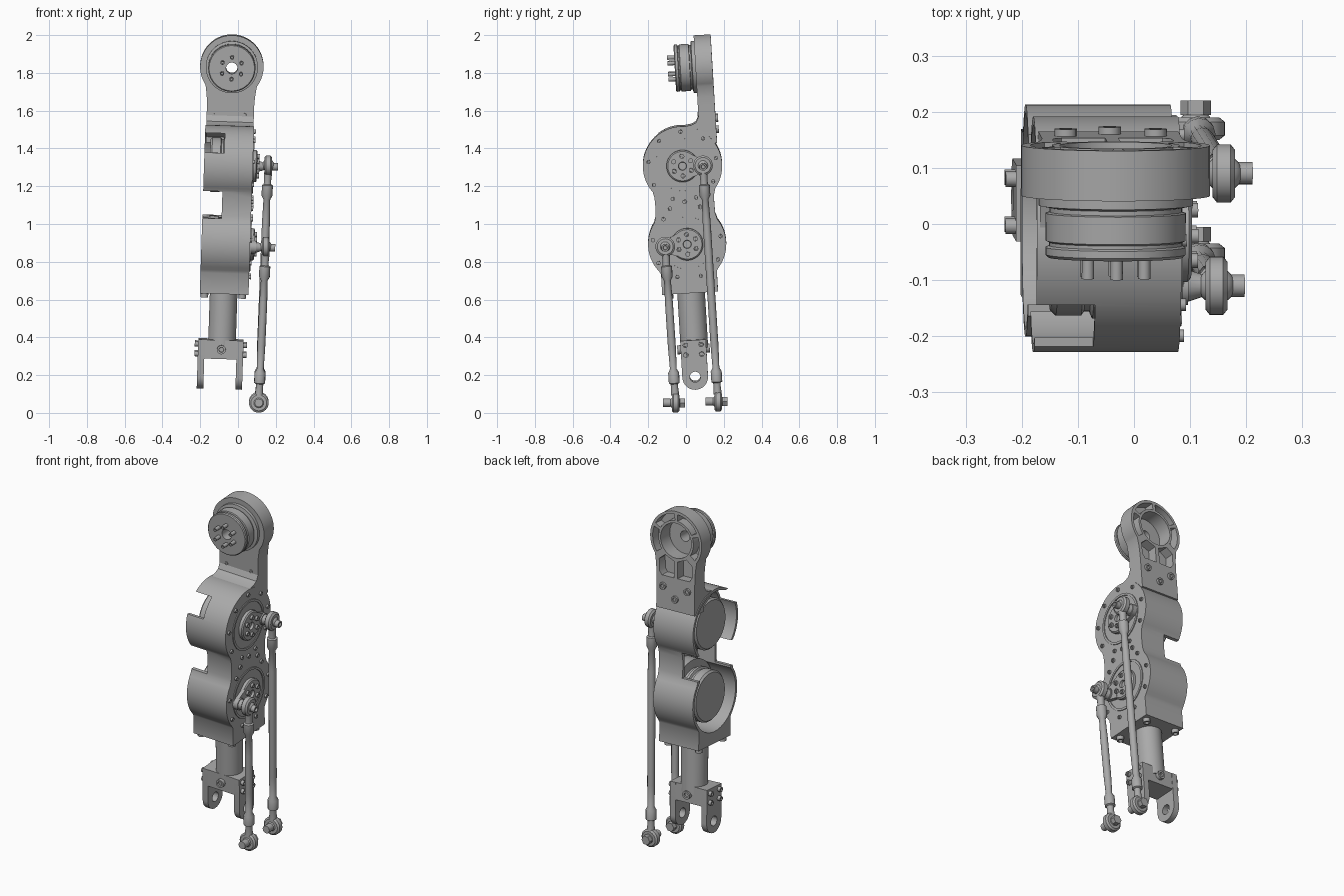
import bpy, bmesh, math
from mathutils import Vector, Matrix

if "Cube" in bpy.data.objects:
    bpy.data.objects.remove(bpy.data.objects["Cube"])

grey = bpy.data.materials.new("grey_metal")
grey.use_nodes = True
TONE = (0.4, 0.4, 0.4, 1)
grey.diffuse_color = TONE
grey.node_tree.nodes["Principled BSDF"].inputs["Base Color"].default_value = TONE

# The whole leg leans slightly; rods are placed upright in world space
ax = Vector((0.033, -0.06, 1)).normalized()
ux = Vector((1, 0, -0.033)).normalized()
uy = ax.cross(ux)
LEAN = Matrix((ux, uy, ax)).transposed().to_4x4()
PIVOT = Matrix.Translation((0, 0, 1))
LEAN = PIVOT @ LEAN @ PIVOT.inverted()
MID = -0.06                      # centre of the leg in x
HIP, UP, LOW = 1.825, 1.31, 0.895  # joint heights
X, Y, Z = (Vector(v) for v in ((1, 0, 0), (0, 1, 0), (0, 0, 1)))


def finish(bm, name, lean=True):
    bmesh.ops.remove_doubles(bm, verts=bm.verts, dist=1e-5)
    bmesh.ops.recalc_face_normals(bm, faces=bm.faces)
    if lean:
        bm.transform(LEAN)
    me = bpy.data.meshes.new(name)
    bm.to_mesh(me)
    bm.free()
    me.materials.append(grey)
    ob = bpy.data.objects.new(name, me)
    bpy.context.collection.objects.link(ob)
    return ob


def prism(name, pts, axis, a, b):
    """Extrude (y,z) points along x or (x,z) points along y."""
    bm = bmesh.new()
    put = (lambda p, t: (t, p[0], p[1])) if axis == 'x' else (lambda p, t: (p[0], t, p[1]))
    lo = [bm.verts.new(put(p, a)) for p in pts]
    hi = [bm.verts.new(put(p, b)) for p in pts]
    bm.faces.new(lo)
    bm.faces.new(hi)
    for i in range(len(pts)):
        j = (i + 1) % len(pts)
        bm.faces.new((lo[i], lo[j], hi[j], hi[i]))
    return finish(bm, name)


def lathe(name, prof, origin, axis, segs=32, closed=False, lean=True):
    """Revolve (radius, height) points about an axis."""
    bm = bmesh.new()
    rot = Vector(axis).to_track_quat('Z', 'Y').to_matrix()
    rings = []
    for r, h in prof:
        rings.append([bm.verts.new(Vector(origin) + rot @ Vector(
            (r * math.cos(math.tau * i / segs), r * math.sin(math.tau * i / segs), h)))
            for i in range(segs)])
    pairs = list(zip(rings, rings[1:])) + ([(rings[-1], rings[0])] if closed else [])
    for p, q in pairs:
        for i in range(segs):
            j = (i + 1) % segs
            bm.faces.new((p[i], p[j], q[j], q[i]))
    return finish(bm, name, lean)


def cyl(name, origin, axis, r, h, segs=32, lean=True):
    return lathe(name, [(0, 0), (r, 0), (r, h), (0, h)], origin, axis, segs, lean=lean)


def bolt(name, origin, axis, r=0.012, h=0.012, lean=True):
    return lathe(name, [(0, 0), (r, 0), (r, h), (r * .55, h), (r * .5, h * .6), (0, h * .6)],
                 origin, axis, 12, lean=lean)


def box(name, x0, x1, y0, y1, z0, z1):
    return prism(name, [(y0, z0), (y1, z0), (y1, z1), (y0, z1)], 'x', x0, x1)


def cut(ob, cutters):
    for c in cutters:
        m = ob.modifiers.new("cut", 'BOOLEAN')
        m.operation, m.solver, m.object = 'DIFFERENCE', 'EXACT', c
        c.hide_render = True
    dg = bpy.context.evaluated_depsgraph_get()
    me = bpy.data.meshes.new_from_object(ob.evaluated_get(dg))
    ob.modifiers.clear()
    ob.data = me
    for c in cutters:
        bpy.data.objects.remove(c)


def arc(cx, cz, r, a0, a1, n):
    return [(cx + r * math.cos(math.radians(a0 + (a1 - a0) * i / n)),
             cz + r * math.sin(math.radians(a0 + (a1 - a0) * i / n))) for i in range(n + 1)]


# Housing: double-lobed shell, open on one side and notched at the waist
half = [(0.148, 0.635), (0.148, 0.745)] + arc(0, LOW, 0.207, -40, 36, 14)
half += [(0.158, 1.05), (0.156, 1.10), (0.158, 1.15)] + arc(0, UP, 0.21, -38, 90, 22)
outline = half + [(-y, z) for y, z in half[-2::-1]]
housing = prism("housing", outline, 'x', -0.19, 0.068)
cut(housing, [
    cyl("c1", (-0.3, 0, UP), X, 0.195, 0.325, 64),
    cyl("c2", (-0.3, 0, LOW), X, 0.192, 0.325, 64),
    box("c3", -0.3, 0.025, -0.142, 0.142, 1.0, 1.2),
    box("c4", -0.3, -0.088, -0.3, 0.3, 1.035, 1.18),
    box("c5", -0.3, -0.085, -0.3, -0.05, 1.385, 1.485)])

# Two joint drives inside, with hub, crank and bolts on the closed side
for label, zc, end in (("upper", UP, (0.109, 1.303)), ("lower", LOW, (-0.117, 0.887))):
    lathe(label + "_drive", [(0, -0.16), (0.135, -0.16), (0.145, -0.15), (0.145, -0.105),
          (0.138, -0.1), (0.138, -0.09), (0.15, -0.085), (0.15, -0.07), (0.14, -0.065),
          (0.14, -0.05), (0.185, -0.045), (0.185, 0.03), (0, 0.03)], (0, 0, zc), X, 48)
    lathe(label + "_bearing_ring", [(0.132, 0), (0.145, 0), (0.145, 0.006), (0.132, 0.006)],
          (0.067, 0, zc), X, 48, True)
    lathe(label + "_hub", [(0, 0), (0.085, 0), (0.085, 0.018), (0.078, 0.024), (0.022, 0.024),
          (0.02, 0.01), (0, 0.01)], (0.067, 0, zc), X, 40)
    for k in range(6):
        a = math.radians(60 * k + 30)
        bolt(label + "_hub_bolt", (0.089, 0.052 * math.cos(a), zc + 0.052 * math.sin(a)), X, 0.013, 0.014)
    s = math.copysign(1, end[0])
    prism(label + "_crank", [(s * 0.05, zc - 0.06), (end[0], end[1] - 0.034),
          (end[0], end[1] + 0.034), (s * 0.05, zc + 0.06)], 'x', 0.07, 0.092)
    cyl(label + "_crank_boss", (0.07, *end), X, 0.034, 0.03, 24)
    lathe(label + "_crank_stud", [(0, 0), (0.03, 0), (0.02, 0.03), (0.02, 0.105), (0.012, 0.105),
          (0.01, 0.095), (0, 0.095)], (0.096, *end), X, 20)
    for k in range(9):
        a = math.radians(40 * k + 10)
        y, z = 0.182 * math.cos(a), zc + 0.182 * math.sin(a)
        if abs(z - 1.1) > 0.03:
            bolt(label + "_rim_bolt", (0.066, y, z), X, 0.011, 0.012)
for y in (-0.08, 0, 0.08):
    bolt("waist_bolt", (0.066, y, 1.12 - abs(y) * 0.4), X, 0.012, 0.012)

# Neck bracket with ring head, lightening pockets on its back
side = [(0.125, 1.42), (0.125, 1.62), (0.128, 1.67)]
ring = arc(0, HIP, 0.168, -36, 90, 24)
side = side + ring
neck = prism("neck_bracket", [(MID + x, z) for x, z in side] +
             [(MID - x, z) for x, z in side[-2::-1]], 'y', 0.1, 0.19)
cutters = [cyl("bore", (MID, 0.05, HIP), Y, 0.1, 0.2, 48)]
for a0, a1 in ((-35, 20), (28, 86), (94, 152), (160, 215)):
    cutters.append(prism("pocket", arc(MID, HIP, 0.152, a0, a1, 10) +
                         arc(MID, HIP, 0.114, a1, a0, 10), 'y', 0.135, 0.25))
for s in (-1, 1):
    cutters.append(prism("pocket", [(MID + s * x, z) for x, z in (
        (0.012, 1.61), (0.09, 1.61), (0.105, 1.63), (0.108, 1.70), (0.07, 1.73), (0.012, 1.705))],
        'y', 0.135, 0.25))
cut(neck, cutters)
prism("neck_fillet", [(0.0, 1.515), (0.06, 1.523), (0.085, 1.535), (0.102, 1.57), (0.102, 1.45)],
      'x', -0.185, 0.065)
for x, z in ((-0.08, 1.55), (0.08, 1.55), (0, 1.49)):
    bolt("neck_bolt", (MID + x, 0.187, z), Y, 0.02, 0.016)
for x in (-0.08, 0.08):
    bolt("neck_front_bolt", (MID + x, 0.103, 1.575), -Y, 0.01, 0.008)

# Hip drive on the head, hollow through the middle
lathe("hip_drive", [(0.03, 0), (0.138, 0), (0.138, 0.022), (0.118, 0.026), (0.118, 0.034),
      (0.125, 0.036), (0.125, 0.085), (0.119, 0.088), (0.119, 0.094), (0.125, 0.097),
      (0.125, 0.11), (0.12, 0.115), (0.03, 0.115)], (MID, 0.105, HIP), -Y, 56, True)
for k in range(6):
    a = math.radians(60 * k + 30)
    bolt("hip_bolt", (MID + 0.058 * math.cos(a), -0.005, HIP + 0.058 * math.sin(a)), -Y, 0.011, 0.042)

# Shin tube and the bolts holding it
cyl("shin_tube", (-0.064, 0.005, 0.34), Z, 0.073, 0.32, 40)
for x in (-0.165, 0.035):
    for y in (-0.11, 0.11):
        bolt("base_bolt", (x, y, 0.638), -Z, 0.02, 0.026)

# Ankle clevis
box("clevis_block", -0.16, 0.02, -0.066, 0.066, 0.285, 0.385)
arm = arc(0, 0.19, 0.068, 180, 360, 20) + [(0.068, 0.385), (-0.068, 0.385)]
for x0, x1, s in ((-0.19, -0.155, -1), (0.015, 0.05, 1)):
    fork = prism("clevis_arm", arm, 'x', x0, x1)
    cut(fork, [cyl("pin_hole", (x0 - 0.05, 0, 0.19), X, 0.028, 0.15, 24)])
    for y in (-0.042, 0.042):
        for z in (0.308, 0.36):
            bolt("clevis_bolt", (x1 if s > 0 else x0, y, z), X * s, 0.014, 0.018)
for s in (-1, 1):
    bolt("clevis_clamp_bolt", (-0.066, s * 0.064, 0.335), Y * s, 0.024, 0.022)


# Push rods with ball-joint ends
def push_rod(name, top, bottom, top_axis):
    top, bottom = Vector(top), Vector(bottom)
    d = bottom - top
    n = d.length
    end = [(0, 0.04), (0.022, 0.04), (0.019, 0.08), (0.02, 0.1), (0.029, 0.105), (0.029, 0.16), (0.018, 0.18)]
    lathe(name, end + [(0.021, 0.3), (0.021, n - 0.3)] + [(r, n - h) for r, h in end[::-1]],
          top, d, 12, lean=False)
    eye = [(0.026, -0.02), (0.042, -0.02), (0.052, -0.012), (0.052, 0.012), (0.042, 0.02), (0.026, 0.02)]
    ball = [(0.033 * math.cos(math.radians(t)), 0.033 * math.sin(math.radians(t))) for t in range(-90, 91, 15)]
    for tag, p, a in (("_top", top, top_axis), ("_foot", bottom, Y)):
        lathe(name + tag + "_eye", eye, p, a, 32, True, lean=False)
        lathe(name + tag + "_ball", ball, p, a, 20, lean=False)
    cyl(name + "_foot_stud", bottom - Y * 0.05, Y, 0.016, 0.1, 16, lean=False)
    cyl(name + "_foot_nut", bottom + Y * 0.024, Y, 0.027, 0.026, 6, lean=False)
    cyl(name + "_foot_head", bottom - Y * 0.066, Y, 0.022, 0.04, 12, lean=False)


push_rod("rear_push_rod", (0.16, 0.09, 1.31), (0.11, 0.17, 0.06), X)
push_rod("front_push_rod", (0.147, -0.11, 0.88), (0.11, -0.055, 0.053), X)

# Smooth round surfaces, keep edges sharp
for ob in bpy.context.scene.objects:
    ob.select_set(ob.type == 'MESH')
    if ob.type == 'MESH':
        bpy.context.view_layer.objects.active = ob
bpy.ops.object.shade_smooth_by_angle(angle=math.radians(35))
